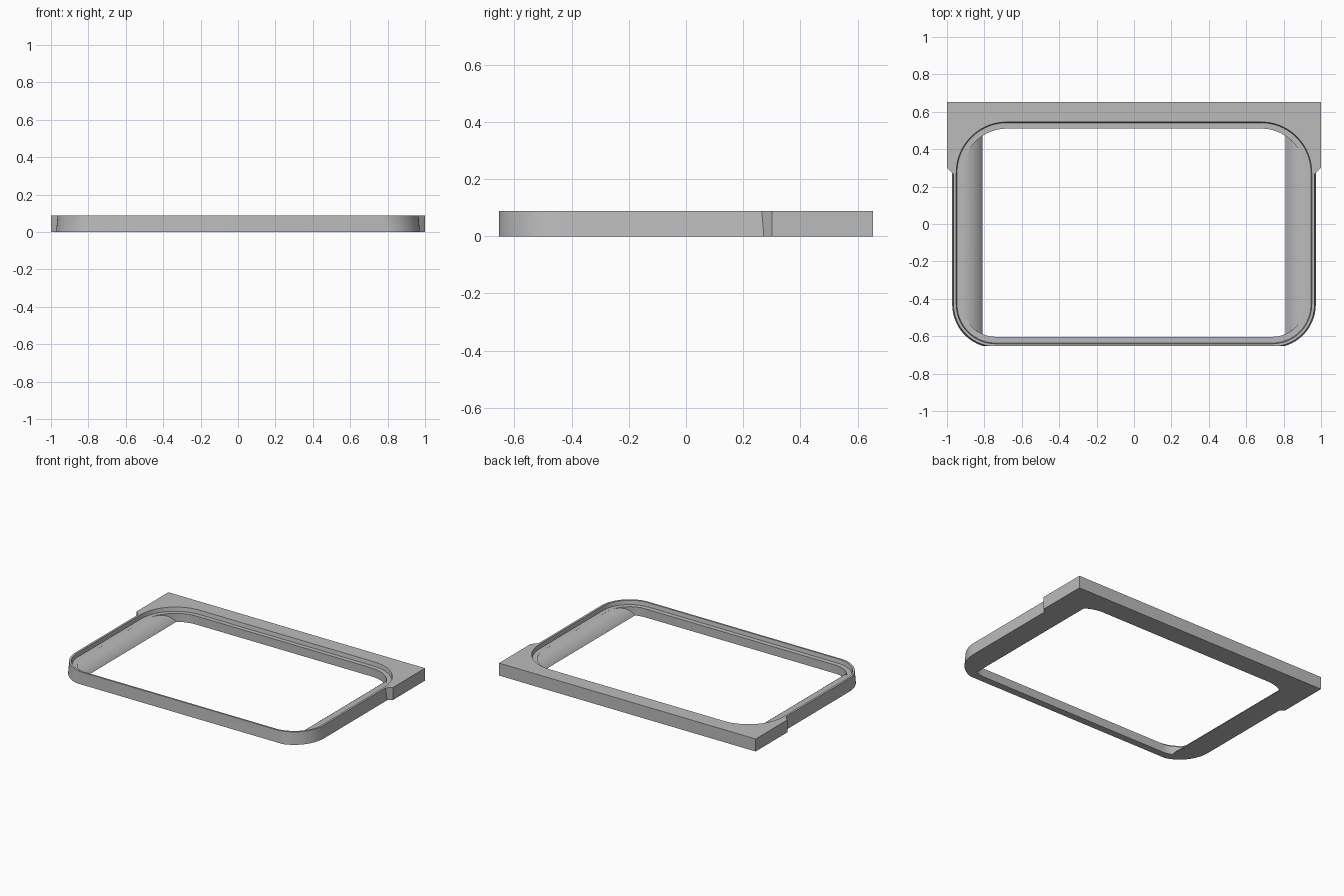
import bpy, bmesh
from math import sin, cos, asin, radians, pi

cube = bpy.data.objects.get("Cube")
if cube:
    bpy.data.objects.remove(cube, do_unlink=True)

HEIGHT, LEDGE = 0.088, 0.06
END = 0.653          # half depth of the whole frame


def arc(cx, cy, r, a0, a1, n=20):
    return [(cx + r * cos(a0 + (a1 - a0) * i / n),
             cy + r * sin(a0 + (a1 - a0) * i / n)) for i in range(n + 1)]


def mirrored(half):
    """Close a right-hand half outline with its mirror image."""
    return half + [(-x, y) for x, y in reversed(half)]


def rounded(w, front, back, r_front, r_back):
    return mirrored(arc(w - r_front, front + r_front, r_front, -pi / 2, 0)
                    + arc(w - r_back, back - r_back, r_back, 0, pi / 2))


def outline(w):
    """Frame with clipped front corners and a wider chamfered back block."""
    r = w - 0.74
    start = -asin((END - 0.43) / r)
    return mirrored(arc(0.74, -0.43, r, start, 0)
                    + [(w, w - 0.7), (1, 0.3), (1, END)])


def loft(name, lower, upper):
    """Solid between two matching rings of 3D points."""
    bm = bmesh.new()
    a = [bm.verts.new(p) for p in lower]
    b = [bm.verts.new(p) for p in upper]
    bm.faces.new(a)
    bm.faces.new(b)
    for i in range(len(a)):
        j = (i + 1) % len(a)
        bm.faces.new((a[i], a[j], b[j], b[i]))
    bmesh.ops.recalc_face_normals(bm, faces=bm.faces)
    mesh = bpy.data.meshes.new(name)
    bm.to_mesh(mesh)
    bm.free()
    obj = bpy.data.objects.new(name, mesh)
    bpy.context.collection.objects.link(obj)
    return obj


def at_z(points, z):
    return [(x, y, z) for x, y in points]


def boolean(obj, cutter, operation):
    """Apply a boolean and discard its cutter."""
    cutter.hide_render = True
    mod = obj.modifiers.new("Cut", 'BOOLEAN')
    mod.operation, mod.solver, mod.object = operation, 'EXACT', cutter
    bpy.context.view_layer.objects.active = obj
    bpy.ops.object.modifier_apply(modifier=mod.name)
    bpy.data.objects.remove(cutter, do_unlink=True)


# Main frame with slightly drafted sides
frame = loft("bezel_frame", at_z(outline(0.972), 0), at_z(outline(0.965), HEIGHT))

# Shallow recess inside the thin lip
recess = loft("recess_cutter",
              at_z(rounded(0.946, -0.636, 0.541, 0.206, 0.266), LEDGE),
              at_z(rounded(0.951, -0.641, 0.546, 0.211, 0.271), HEIGHT + 0.004))
boolean(frame, recess, 'DIFFERENCE')

# Window opening, narrowed by convex sills along both sides
window = rounded(0.915, -0.603, 0.51, 0.175, 0.235)
opening = loft("opening_cutter", at_z(window, -0.05), at_z(window, 0.15))
run = 0.11
radius = (run ** 2 + LEDGE ** 2) / (2 * LEDGE)
sill = arc(0.92, LEDGE - radius, radius, pi / 2 + asin(run / radius), pi / 2)
profile = mirrored([(0.81, -0.1)] + sill + [(1.1, LEDGE), (1.1, 0.2)])
sill_shape = loft("sill_cutter", [(x, -1, z) for x, z in profile],
                  [(x, 1, z) for x, z in profile])
boolean(opening, sill_shape, 'INTERSECT')
boolean(frame, opening, 'DIFFERENCE')

# Single grey finish
grey = bpy.data.materials.new("plain_grey")
grey.use_nodes = True
colour = (0.5, 0.5, 0.5, 1)
grey.diffuse_color = colour
grey.node_tree.nodes["Principled BSDF"].inputs["Base Color"].default_value = colour
frame.data.materials.clear()
frame.data.materials.append(grey)

bpy.ops.object.select_all(action='DESELECT')
frame.select_set(True)
bpy.context.view_layer.objects.active = frame
bpy.ops.object.shade_smooth_by_angle(angle=radians(30))
